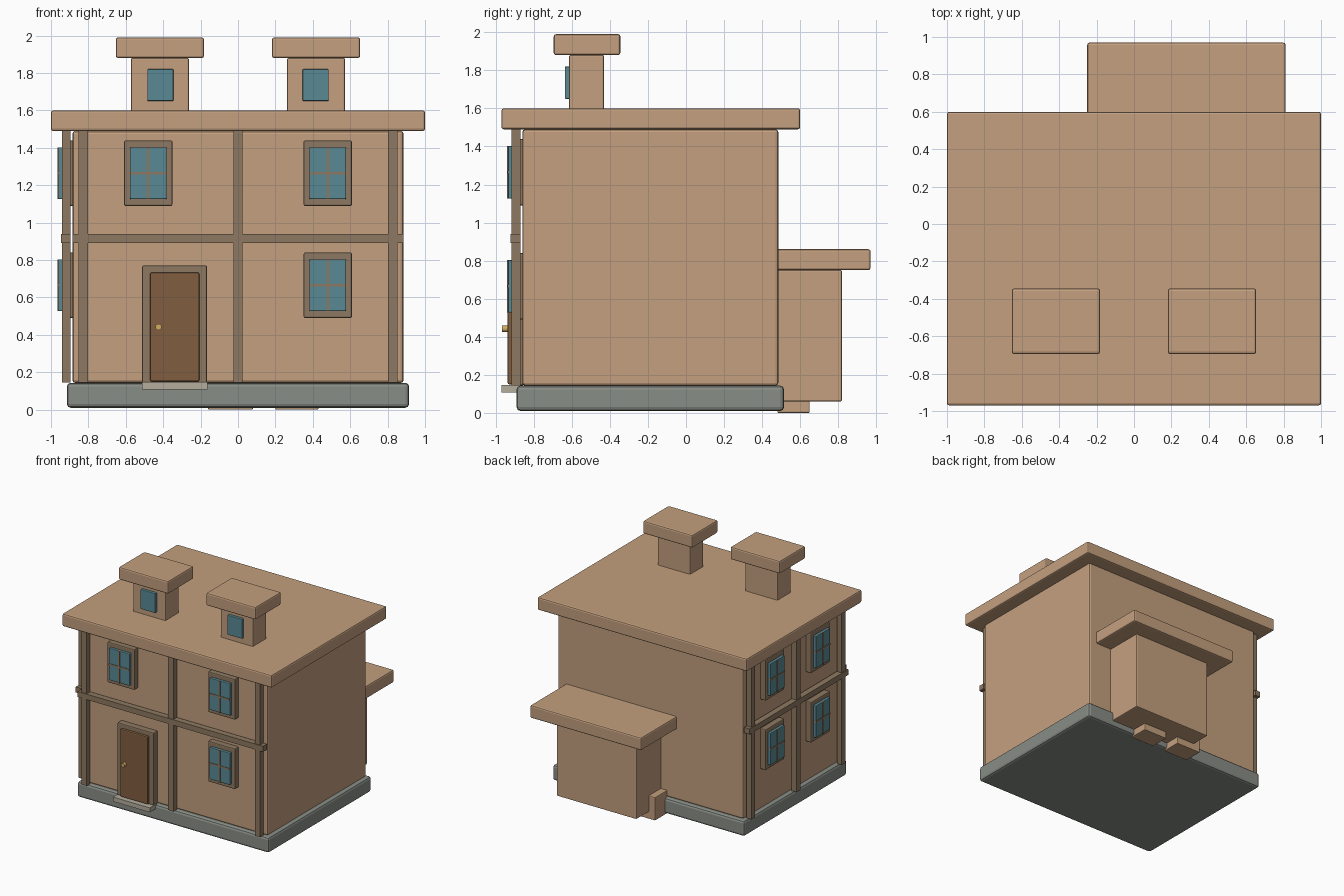
import bpy, math
from mathutils import Matrix

if "Cube" in bpy.data.objects:
    bpy.data.objects.remove(bpy.data.objects["Cube"])


def material(name, r, g, b):
    m = bpy.data.materials.new(name)
    m.diffuse_color = (r, g, b, 1)
    m.use_nodes = True
    m.node_tree.nodes["Principled BSDF"].inputs["Base Color"].default_value = m.diffuse_color
    return m


TAN = material("tan", 0.55, 0.35, 0.21)
TIMBER = material("timber", 0.27, 0.19, 0.12)
DOOR = material("door_brown", 0.22, 0.11, 0.05)
GLASS = material("glass", 0.10, 0.25, 0.30)
STONE = material("stone", 0.25, 0.27, 0.24)
SILL = material("light_stone", 0.46, 0.42, 0.34)
BRASS = material("brass", 0.65, 0.42, 0.12)


def box(name, xr, yr, zr, mat, bevel=0.0, frame=None):
    """Box from x, y and z ranges; frame optionally moves it to another wall."""
    bpy.ops.mesh.primitive_cube_add(size=1)
    ob = bpy.context.object
    ob.name = name
    ranges = (xr, yr, zr)
    mid = [(a + b) / 2 for a, b in ranges]
    size = [b - a for a, b in ranges]
    ob.data.transform(Matrix.Translation(mid) @ Matrix.Diagonal((*size, 1)))
    if frame:
        ob.matrix_world = frame
    ob.data.materials.append(mat)
    if bevel:
        mod = ob.modifiers.new("soft_edges", 'BEVEL')
        mod.width = bevel
        mod.segments = 2
    return ob


# Main house
box("foundation", (-0.915, 0.915), (-0.89, 0.515), (0.01, 0.143), STONE, 0.02)
box("main_walls", (-0.885, 0.885), (-0.86, 0.485), (0.143, 1.49), TAN, 0.015)
box("main_roof", (-1, 1), (-0.97, 0.60), (1.49, 1.60), TAN, 0.012)

# Rear annex with its two low blocks
box("annex_walls", (-0.10, 0.66), (0.47, 0.82), (0.06, 0.75), TAN, 0.008)
box("annex_roof", (-0.25, 0.81), (0.47, 0.97), (0.75, 0.86), TAN, 0.012)
for i, (a, b) in enumerate(((-0.16, 0.08), (0.20, 0.43))):
    box(f"annex_block_{i + 1}", (a, b), (0.48, 0.65), (0, 0.20), TAN, 0.006)

# Dormers
for side, s in (("left", -1), ("right", 1)):
    c = 0.4175 * s
    w = 0.415 * s
    box(f"dormer_{side}", (c - 0.155, c + 0.155), (-0.615, -0.43), (1.59, 1.88), TAN, 0.008)
    box(f"dormer_cap_{side}", (c - 0.236, c + 0.236), (-0.695, -0.345), (1.88, 1.99), TAN, 0.012)
    box(f"dormer_window_{side}", (w - 0.07, w + 0.07), (-0.637, -0.61), (1.65, 1.82), GLASS, 0.005)

# Wall frames: local x along the wall, local -y outward, wall surface at y = 0
FRONT = Matrix.Translation((0, -0.86, 0))
LEFT = Matrix.Translation((-0.885, -0.1875, 0)) @ Matrix.Rotation(-math.pi / 2, 4, 'Z')


def timbers(side, frame, half):
    for i, x in enumerate((0.0575 - half, 0, half - 0.0575)):
        box(f"{side}_post_{i + 1}", (x - 0.025, x + 0.025), (-0.057, -0.010),
            (0.145, 1.49), TIMBER, 0, frame)
    box(f"{side}_band", (-half, half), (-0.062, -0.010), (0.892, 0.940), TIMBER, 0, frame)


def window(name, x, z, frame):
    box(name + "_frame", (x - 0.129, x + 0.129), (-0.052, 0.005),
        (z - 0.175, z + 0.175), TIMBER, 0.008, frame)
    box(name + "_glass", (x - 0.098, x + 0.098), (-0.075, -0.04),
        (z - 0.138, z + 0.138), GLASS, 0.005, frame)
    box(name + "_upright_bar", (x - 0.007, x + 0.007), (-0.080, -0.04),
        (z - 0.138, z + 0.138), TIMBER, 0, frame)
    box(name + "_cross_bar", (x - 0.098, x + 0.098), (-0.079, -0.04),
        (z - 0.007, z + 0.007), TIMBER, 0, frame)


# Timber framing and windows on the front and left walls
timbers("front", FRONT, 0.885)
timbers("left", LEFT, 0.6725)
LOW, HIGH = 0.665, 1.264
for name, x, z in (("lower_right", 0.48, LOW), ("upper_right", 0.48, HIGH),
                   ("upper_left", -0.48, HIGH)):
    window("front_window_" + name, x, z, FRONT)
for level, z in (("lower", LOW), ("upper", HIGH)):
    for end, x in (("rear", -0.31), ("front", 0.31)):
        window(f"left_window_{level}_{end}", x, z, LEFT)

# Front door
box("door_frame", (-0.513, -0.165), (-0.915, -0.855), (0.143, 0.77), TIMBER, 0.008)
box("door", (-0.47, -0.207), (-0.937, -0.90), (0.15, 0.733), DOOR, 0.008)
box("door_step", (-0.513, -0.163), (-0.97, -0.87), (0.108, 0.147), SILL)
bpy.ops.mesh.primitive_cylinder_add(vertices=20, radius=0.017, depth=0.035,
                                    location=(-0.425, -0.948, 0.442),
                                    rotation=(math.pi / 2, 0, 0))
knob = bpy.context.object
knob.name = "door_knob"
knob.data.materials.append(BRASS)
bpy.ops.object.shade_smooth_by_angle()
